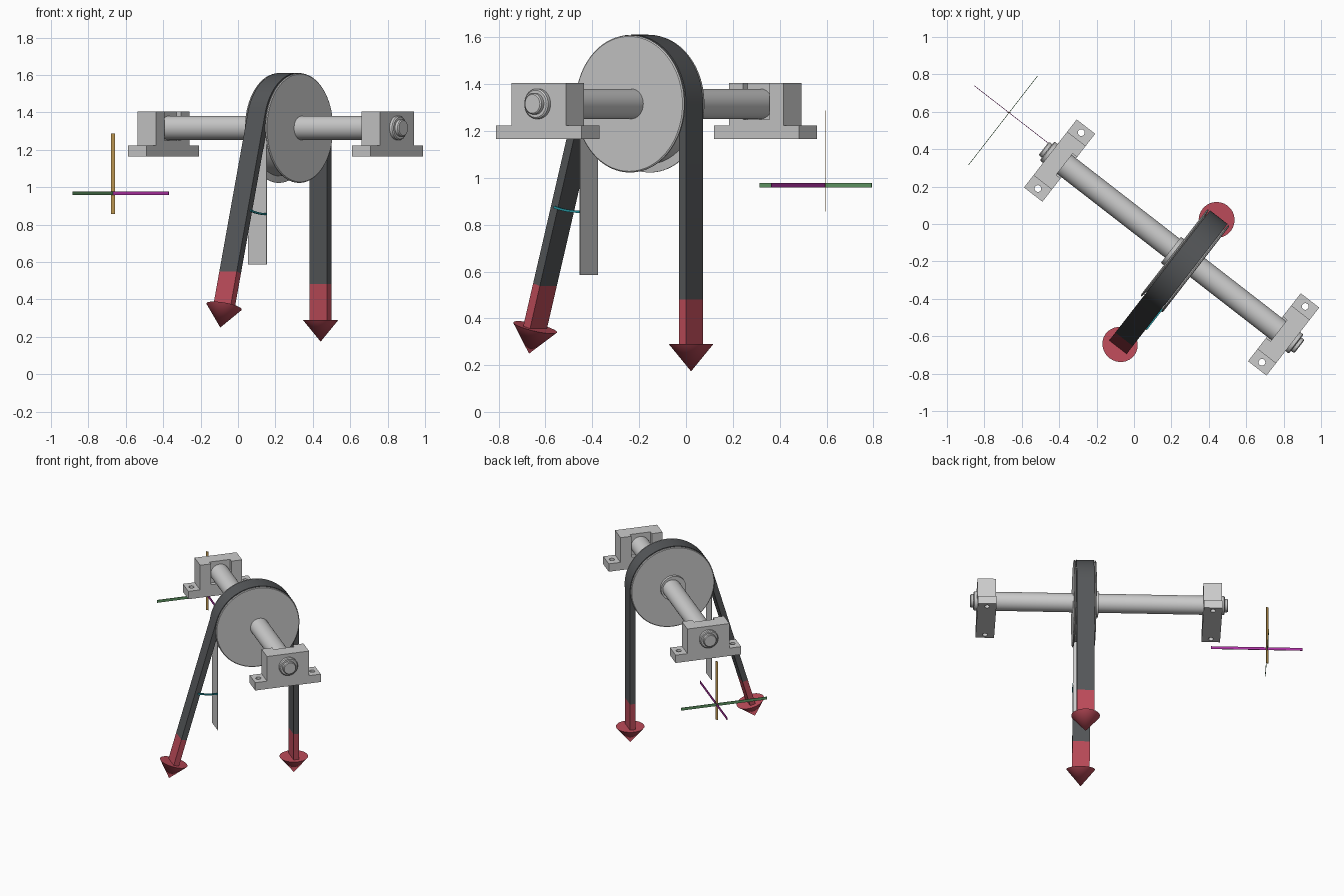
import bpy, bmesh
from math import sin, cos, tan, radians, pi
from mathutils import Matrix, Vector

if "Cube" in bpy.data.objects:
    bpy.data.objects.remove(bpy.data.objects["Cube"])

# Local frame: x along the shaft, y across it; turned into place at the end
FRAME = Matrix.Translation((0.28, -0.187, 0)) @ Matrix.Rotation(radians(-37.8), 4, 'Z')
ZC = 1.316            # shaft height
THETA = radians(16.3)  # lean of the slanted belt run
R_IN, R_OUT = 0.257, 0.295
R_MID = (R_IN + R_OUT) / 2
BELT_W = 0.118


def material(name, rgb):
    m = bpy.data.materials.new(name)
    m.diffuse_color = (*rgb, 1)
    m.use_nodes = True
    m.node_tree.nodes["Principled BSDF"].inputs["Base Color"].default_value = m.diffuse_color
    return m


DARK = material("belt_dark", (0.09, 0.095, 0.10))
RED = material("arrow_red", (0.50, 0.07, 0.10))
TEAL = material("arc_teal", (0.02, 0.30, 0.35))
GOLD = material("axis_gold", (0.50, 0.30, 0.08))
PURPLE = material("axis_purple", (0.40, 0.03, 0.35))
GREEN = material("axis_green", (0.12, 0.32, 0.13))


def finish(bm, name, mat=None, smooth=False, frame=FRAME):
    bmesh.ops.recalc_face_normals(bm, faces=bm.faces)
    me = bpy.data.meshes.new(name)
    bm.to_mesh(me)
    bm.free()
    ob = bpy.data.objects.new(name, me)
    bpy.context.collection.objects.link(ob)
    ob.matrix_world = frame
    if mat:
        me.materials.append(mat)
    if smooth:
        bpy.ops.object.select_all(action='DESELECT')
        ob.select_set(True)
        bpy.context.view_layer.objects.active = ob
        bpy.ops.object.shade_smooth_by_angle(angle=radians(30))
    return ob


def box(name, lo, hi, mat=None, frame=FRAME):
    bm = bmesh.new()
    lo, hi = Vector(lo), Vector(hi)
    m = Matrix.Translation((lo + hi) / 2) @ Matrix.Diagonal((*(hi - lo), 1))
    bmesh.ops.create_cube(bm, size=1, matrix=m)
    return finish(bm, name, mat, frame=frame)


def lathe(name, profile, y=0, mat=None, segs=64):
    """Spin (x, radius) points about the shaft line."""
    bm = bmesh.new()
    vs = [bm.verts.new((x, y, ZC + r)) for x, r in profile]
    es = [bm.edges.new(p) for p in zip(vs, vs[1:])]
    bmesh.ops.spin(bm, geom=vs + es, cent=(0, y, ZC), axis=(1, 0, 0),
                   angle=2 * pi, steps=segs, use_merge=True)
    bmesh.ops.remove_doubles(bm, verts=bm.verts, dist=1e-5)
    return finish(bm, name, mat, True)


def extrude_x(name, pts, x0, x1, mat=None, smooth=False):
    """Extrude a closed (y, z) outline along the shaft direction."""
    bm = bmesh.new()
    f = bm.faces.new([bm.verts.new((x0, y, z)) for y, z in pts])
    new = bmesh.ops.extrude_face_region(bm, geom=[f])['geom']
    bmesh.ops.translate(bm, vec=(x1 - x0, 0, 0),
                        verts=[v for v in new if isinstance(v, bmesh.types.BMVert)])
    return finish(bm, name, mat, smooth)


def cut(ob, cutter):
    mod = ob.modifiers.new("cut", 'BOOLEAN')
    mod.operation, mod.object, mod.solver = 'DIFFERENCE', cutter, 'EXACT'
    cutter.hide_render = True
    cutter.hide_set(True)


# Shaft with stepped ends
A, B = -0.858, 0.658
lathe("shaft", [(A - 0.107, 0), (A - 0.107, 0.040), (A - 0.102, 0.045), (A - 0.085, 0.045),
                (A - 0.085, 0.058), (A - 0.08, 0.064), (B + 0.08, 0.064), (B + 0.085, 0.058),
                (B + 0.085, 0.045), (B + 0.102, 0.045), (B + 0.107, 0.040), (B + 0.107, 0)])

# Bearing blocks: inverted-T block, slot on the inner face, two bolt holes
half = [(0.23, 1.165), (0.23, 1.223), (0.1475, 1.223), (0.1475, 1.405)]
outline = half + [(-y, z) for y, z in reversed(half)]
for name, x, inward in (("rear", A, 1), ("front", B, -1)):
    block = extrude_x(name + "_bearing_block", outline, x - 0.0625, x + 0.0625)
    face = x + inward * 0.0625
    xs = sorted((face - inward * 0.03, face + inward * 0.05))
    cut(block, box(name + "_slot_cutter", (xs[0], -0.072, 1.25), (xs[1], 0.072, 1.5)))
    for s in (-1, 1):
        bm = bmesh.new()
        bmesh.ops.create_cone(bm, cap_ends=True, segments=24, radius1=0.018, radius2=0.018,
                              depth=0.3, matrix=Matrix.Translation((x, s * 0.189, 1.19)))
        cut(block, finish(bm, name + "_bolt_hole_cutter"))

# Grooved pulley with a small collar on its rear side
Y0 = -0.012
lathe("pulley", [(-0.095, 0.05), (-0.095, 0.088), (-0.075, 0.088), (-0.075, 0.288),
                 (-0.071, 0.293), (-0.066, 0.293), (-0.060, R_IN), (0.060, R_IN),
                 (0.066, 0.293), (0.071, 0.293), (0.075, 0.288), (0.075, 0.05)],
      Y0, segs=96)

# Belt: upright run, wrap over the pulley, slanted run
LEN_Q, LEN_P = ZC - 0.481, 0.885
WRAP = pi - THETA
down_q, down_p = Vector((0, 0, -1)), Vector((0, -sin(THETA), -cos(THETA)))


def rim(a, r):
    return Vector((0, Y0 + r * cos(a), ZC + r * sin(a)))


def belt_side(r):
    arc = [rim(WRAP * i / 40, r) for i in range(41)]
    return [arc[0] + down_q * LEN_Q] + arc + [arc[-1] + down_p * LEN_P]


loop = belt_side(R_OUT) + belt_side(R_IN)[::-1]
extrude_x("belt", [(p.y, p.z) for p in loop], -BELT_W / 2, BELT_W / 2, DARK, True)


# Force arrows continuing each belt run
def arrow(name, start, lean, stem):
    place = FRAME @ Matrix.Translation(start) @ Matrix.Rotation(-lean, 4, 'X')
    t = (R_OUT - R_IN) / 2
    box(name + "_stem", (-BELT_W / 2, -t, -stem), (BELT_W / 2, t, 0), RED, place)
    bm = bmesh.new()
    bmesh.ops.create_cone(bm, cap_ends=True, segments=32, radius1=0, radius2=0.096, depth=0.117,
                          matrix=Matrix.Translation((0, 0, -stem - 0.0585)))
    finish(bm, name + "_head", RED, True, place)


arrow("upright_arrow", rim(0, R_MID) + down_q * LEN_Q, 0, 0.19)
arrow("slanted_arrow", rim(WRAP, R_MID) + down_p * LEN_P, THETA, 0.19)

# Thin vertical reference strip under the slanted side
YR = Y0 - R_MID
box("reference_strip", (-0.0625, YR - 0.002, 0.586), (0.0625, YR + 0.002, ZC))

# Angle arc between the strip and the slanted run
apex = ZC + R_MID * tan(THETA / 2)
arc = [(YR - r * sin(a), apex - r * cos(a))
       for r, ids in ((0.495, range(17)), (0.505, range(16, -1, -1)))
       for a in [THETA * i / 16 for i in ids]]
extrude_x("angle_arc", arc, 0.056, 0.066, TEAL)

# Axis marker: three thin ribbons
AX = Matrix.Translation((-0.668, 0.595, 0.968))
AXR = AX @ Matrix.Rotation(radians(-37.8), 4, 'Z')
box("shaft_axis_line", (-0.235, -0.0015, -0.01), (0.377, 0.0015, 0.01), PURPLE, AXR)
box("cross_axis_line", (-0.0015, -0.354, -0.01), (0.0015, 0.25, 0.01), GREEN, AXR)
box("vertical_axis_line", (-0.01, -0.0015, -0.112), (0.01, 0.0015, 0.32), GOLD, AX)
